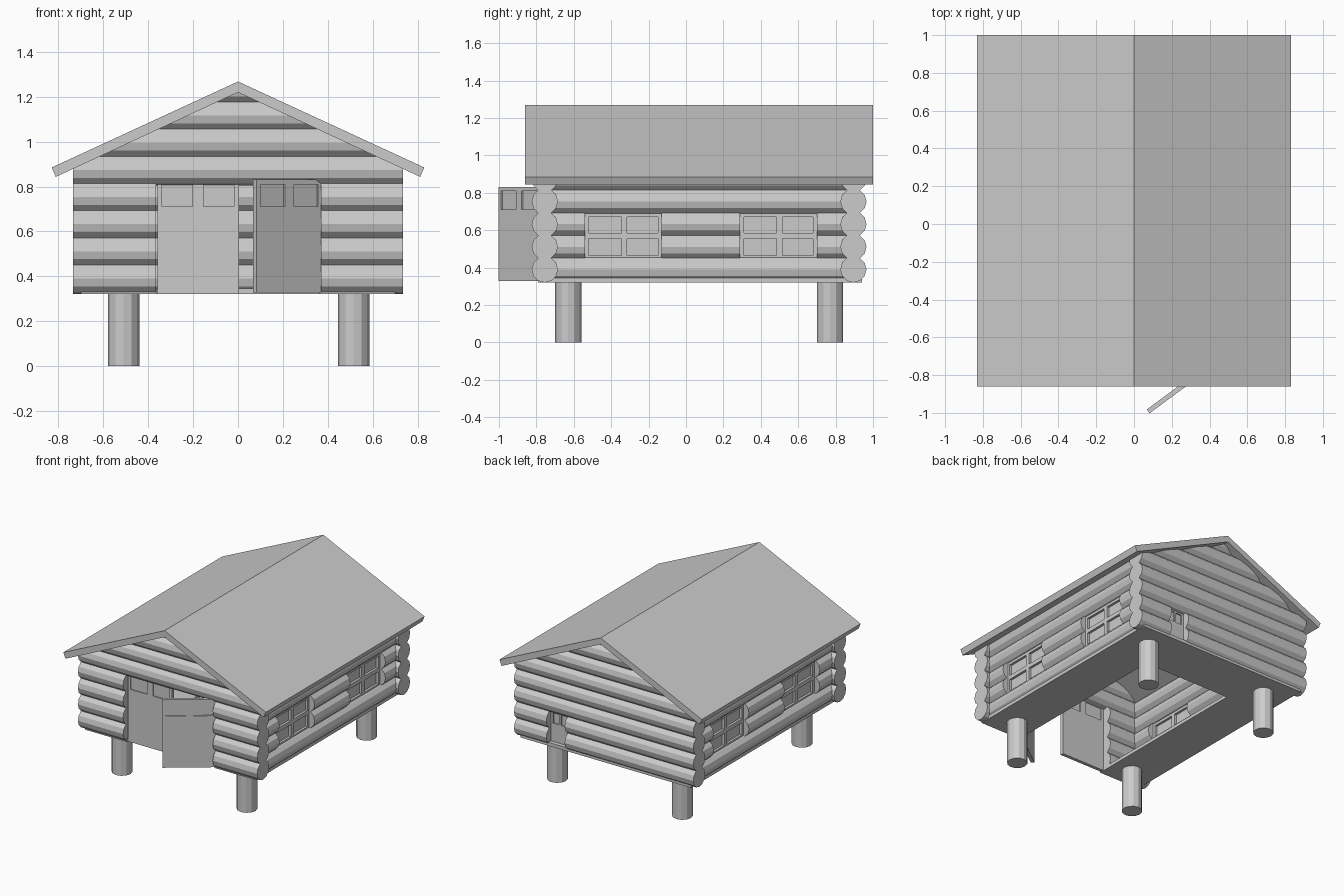
import bpy, bmesh
from math import pi, atan2
from mathutils import Matrix, Vector

if "Cube" in bpy.data.objects:
    bpy.data.objects.remove(bpy.data.objects["Cube"])

R, STEP, Z0 = 0.07, 0.121, 0.39          # log radius, row spacing, first row height
FRONT, BACK, SIDE = -0.755, 0.895, 0.65  # wall centre lines
SLOPE, RIDGE = 0.464, 1.22               # roof pitch and underside ridge height


def finish(name, bm):
    bmesh.ops.recalc_face_normals(bm, faces=bm.faces[:])
    me = bpy.data.meshes.new(name)
    bm.to_mesh(me)
    bm.free()
    ob = bpy.data.objects.new(name, me)
    bpy.context.collection.objects.link(ob)
    return ob


def cylinder(name, p0, p1, clip=False):
    p0, p1 = Vector(p0), Vector(p1)
    d = p1 - p0
    bm = bmesh.new()
    rot = d.to_track_quat('Z', 'Y').to_matrix().to_4x4()
    bmesh.ops.create_cone(bm, cap_ends=True, segments=12, radius1=R, radius2=R,
                          depth=d.length, matrix=Matrix.Translation((p0 + p1) / 2) @ rot)
    if clip:  # trim to the underside of the roof
        for s in (-1, 1):
            cut = bmesh.ops.bisect_plane(
                bm, geom=bm.verts[:] + bm.edges[:] + bm.faces[:], dist=1e-5,
                plane_co=(0, 0, RIDGE + 0.005), plane_no=(s * SLOPE, 0, 1), clear_outer=True)
            edges = [e for e in cut['geom_cut'] if isinstance(e, bmesh.types.BMEdge)]
            if edges:
                bmesh.ops.edgenet_fill(bm, edges=edges)
    return finish(name, bm)


def prism(name, pts, place, a, b):
    bm = bmesh.new()
    f = bm.faces.new([bm.verts.new(place(u, v, a)) for u, v in pts])
    ext = bmesh.ops.extrude_face_region(bm, geom=[f])['geom']
    offset = Vector(place(0, 0, b)) - Vector(place(0, 0, a))
    bmesh.ops.translate(bm, vec=offset, verts=[v for v in ext if isinstance(v, bmesh.types.BMVert)])
    return finish(name, bm)


def panel(name, xs, zs, holes_x, holes_z, thick, loc, angle):
    """Framed panel in local xz: cells (i, j) listed as holes get a thin pane."""
    bm = bmesh.new()
    grid = [[bm.verts.new((x, 0, z)) for z in zs] for x in xs]
    for i in range(len(xs) - 1):
        for j in range(len(zs) - 1):
            if not (i in holes_x and j in holes_z):
                bm.faces.new((grid[i][j], grid[i + 1][j], grid[i + 1][j + 1], grid[i][j + 1]))
    frame = finish(name + "_frame", bm)
    sol = frame.modifiers.new("thickness", 'SOLIDIFY')
    sol.thickness, sol.offset = thick, 0
    bm = bmesh.new()
    for i in holes_x:
        for j in holes_z:
            mid = Vector(((xs[i] + xs[i + 1]) / 2, 0, (zs[j] + zs[j + 1]) / 2))
            size = (xs[i + 1] - xs[i], thick * 0.3, zs[j + 1] - zs[j])
            bmesh.ops.create_cube(bm, size=1, matrix=Matrix.Translation(mid) @ Matrix.Diagonal((*size, 1)))
    pane = finish(name + "_panes", bm)
    for ob in (frame, pane):
        ob.location, ob.rotation_euler = loc, (0, 0, angle)


# Roof: bent slab
prism("roof", [(-0.83, 0.885), (0, 1.268), (0.83, 0.885), (0.812, 0.843), (0, RIDGE), (-0.812, 0.843)],
      lambda u, v, w: (u, w, v), -0.86, 1.0)

# Floor: U-shaped deck open at the front
prism("floor", [(-0.70, -0.79), (-0.36, -0.79), (-0.36, 0.56), (0.36, 0.56), (0.36, -0.79),
                (0.70, -0.79), (0.70, 0.94), (-0.70, 0.94)],
      lambda u, v, w: (u, v, w), 0.32, 0.345)

# Posts
for x in (-0.51, 0.515):
    for y in (-0.63, 0.77):
        cylinder("post", (x, y, 0), (x, y, 0.335))

# Front and back log walls, with door and hatch gaps
E = 0.735
for row in range(8):
    z = Z0 + STEP * row
    front = [(-E, -0.365), (0.37, E)] if row < 4 else [(-E, E)]
    back = [(-E, 0.32), (0.47, E)] if row < 2 else [(-E, E)]
    for wall, y, spans in (("front_log", FRONT, front), ("back_log", BACK, back)):
        for a, b in spans:
            cylinder(wall, (a, y, z), (b, y, z), row > 3)

# Side log walls, with window gaps in rows 1 and 2
WINDOWS = [(-0.54, -0.13), (0.29, 0.70)]
for s in (-1, 1):
    for row in range(5):
        z = Z0 + STEP * row
        spans = [(FRONT, BACK)]
        if row in (1, 2):
            spans = [(FRONT, -0.54), (-0.13, 0.29), (0.70, BACK)]
        for a, b in spans:
            cylinder("side_log", (s * SIDE, a, z), (s * SIDE, b, z), row > 3)
    for a, b in WINDOWS:
        panel("window", [0, 0.02, 0.195, 0.225, 0.39, b - a], [0.445, 0.465, 0.555, 0.585, 0.67, 0.69],
              (1, 3), (1, 3), 0.05, (s * SIDE, a, 0), pi / 2)

# Double doors: left leaf closed, right leaf swung open
DX = [0, 0.02, 0.155, 0.205, 0.34, 0.362]
panel("closed_door", DX, [0.32, 0.71, 0.81, 0.822], (1, 3), (1,), 0.025, (-0.358, -0.765, 0), 0)
panel("open_door", DX, [0.328, 0.71, 0.81, 0.832], (1, 3), (1,), 0.025,
      (0.366, -0.777, 0), atan2(-0.213, -0.288))

# Small back hatch
panel("back_hatch", [0, 0.02, 0.07, 0.085, 0.135, 0.155], [0.325, 0.48, 0.555, 0.575],
      (1, 3), (1,), 0.03, (0.318, BACK, 0), 0)
